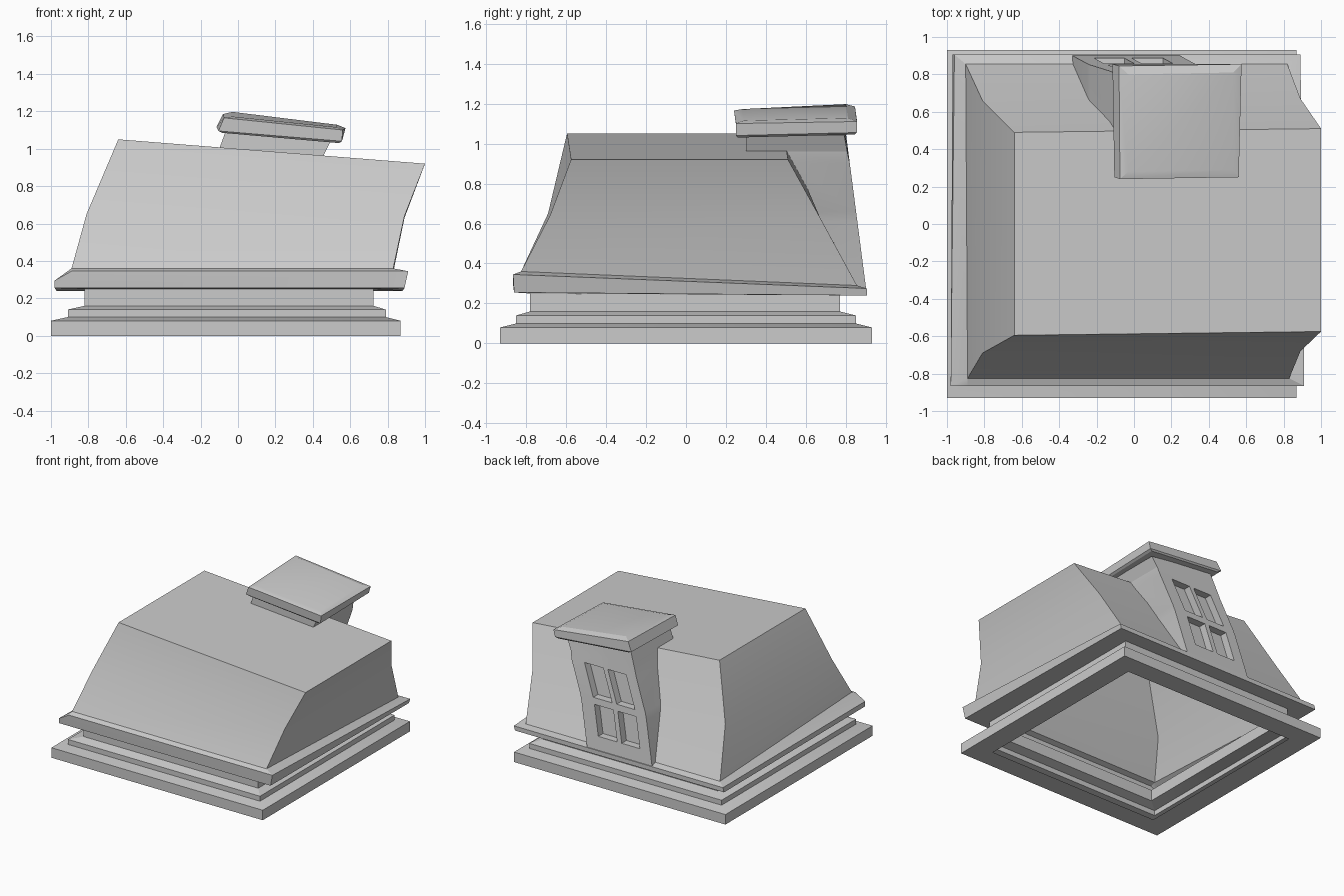
import bpy, bmesh, math

if "Cube" in bpy.data.objects:
    bpy.data.objects.remove(bpy.data.objects["Cube"])


def finish(name, bm):
    bmesh.ops.remove_doubles(bm, verts=bm.verts, dist=0.0005)
    bmesh.ops.recalc_face_normals(bm, faces=bm.faces)
    me = bpy.data.meshes.new(name)
    bm.to_mesh(me)
    bm.free()
    ob = bpy.data.objects.new(name, me)
    bpy.context.collection.objects.link(ob)
    bpy.ops.object.select_all(action='DESELECT')
    ob.select_set(True)
    bpy.context.view_layer.objects.active = ob
    bpy.ops.object.shade_smooth_by_angle(angle=math.radians(20))
    return ob


def poly(bm, pts):
    """Face from points, skipping repeated corners."""
    clean = []
    for p in pts:
        if p not in clean:
            clean.append(p)
    if len(clean) > 2:
        bm.faces.new([bm.verts.new(p) for p in clean])


def loft(name, rings, bottom=False):
    bm = bmesh.new()
    for a, b in zip(rings, rings[1:]):
        n = len(a)
        for i in range(n):
            j = (i + 1) % n
            poly(bm, [a[i], a[j], b[j], b[i]])
    poly(bm, rings[-1])
    if bottom:
        poly(bm, rings[0][::-1])
    return finish(name, bm)


def rect(x0, x1, y0, y1, z):
    """Level ring; first corner doubled to match the clipped eave corner."""
    return [(x0, y0, z), (x0, y0, z), (x1, y0, z), (x1, y1, z), (x0, y1, z)]


# Stepped plinth, wall, eave and leaning curved roof, one hollow shell
def corners(fl, fr, br, bl):
    return [fl, fl, fr, br, bl]


loft("plinth_and_roof", [
    rect(-.83, .70, -.77, .77, 0),
    rect(-1, .87, -.93, .93, 0),
    rect(-1, .87, -.93, .93, .08),
    rect(-.91, .79, -.85, .85, .10),
    rect(-.91, .79, -.85, .85, .14),
    rect(-.82, .725, -.78, .77, .16),
    rect(-.82, .725, -.78, .77, .25),
    corners((-.98, -.86, .255), (.89, -.86, .255), (.88, .905, .24), (-.97, .905, .24)),
    [(-.98, -.865, .295), (-.89, -.865, .345), (.91, -.865, .345),
     (.89, .905, .275), (-.96, .905, .275)],
    corners((-.89, -.825, .36), (.83, -.825, .36), (.82, .855, .29), (-.90, .855, .29)),
    corners((-.81, -.69, .65), (.89, -.68, .64), (.89, .67, .63), (-.81, .66, .65)),
    corners((-.64, -.595, 1.05), (1, -.575, .92), (1, .51, .92), (-.64, .49, 1.05)),
])

# Dormer rows: height, left x, front y, drop of the right side
rows = [(.275, -.33, .84, 0), (.38, -.305, .79, 0), (.61, -.25, .67, 0),
        (.66, -.235, .645, 0), (.90, -.135, .53, 0), (1.0, -.10, .48, .04),
        (1.0, -.10, .30, .04), (1.11, -.06, .30, .07)]
cols = [0, .16, .44, .51, .80, 1]
WIDTH, RECESS = .575, .06


def back(r, u, push=0):
    z, x, _, drop = r
    return (x + WIDTH * u - .02 * u * (drop > 0), .9 - .13 * (z - .28) - push, z - drop * u)


def front(r, u):
    x, _, z = back(r, u)
    return (x, r[2], z)


bm = bmesh.new()
for i, (a, b) in enumerate(zip(rows, rows[1:])):
    for u in (0, 1):
        poly(bm, [back(a, u), front(a, u), front(b, u), back(b, u)])
    poly(bm, [front(a, 0), front(a, 1), front(b, 1), front(b, 0)])
    for j, (u, v) in enumerate(zip(cols, cols[1:])):
        outer = [back(a, u), back(a, v), back(b, v), back(b, u)]
        if i in (1, 3) and j in (1, 3):
            # Recessed window pane
            inner = [back(a, u, RECESS), back(a, v, RECESS),
                     back(b, v, RECESS), back(b, u, RECESS)]
            for k in range(4):
                m = (k + 1) % 4
                poly(bm, [outer[k], outer[m], inner[m], inner[k]])
            poly(bm, inner)
        else:
            poly(bm, outer)
finish("dormer_window", bm)

# Tilted slab roof of the dormer with a bevelled top
loft("dormer_cap", [
    [(-.085, .26, 1.085), (.54, .26, 1.03), (.54, .845, 1.045), (-.085, .845, 1.10)],
    [(-.105, .25, 1.095), (.555, .25, 1.04), (.56, .855, 1.055), (-.115, .855, 1.115)],
    [(-.075, .24, 1.165), (.56, .25, 1.10), (.575, .855, 1.11), (-.08, .845, 1.185)],
    [(-.03, .28, 1.172), (.53, .29, 1.115), (.53, .81, 1.128), (-.03, .80, 1.197)],
], bottom=True)
